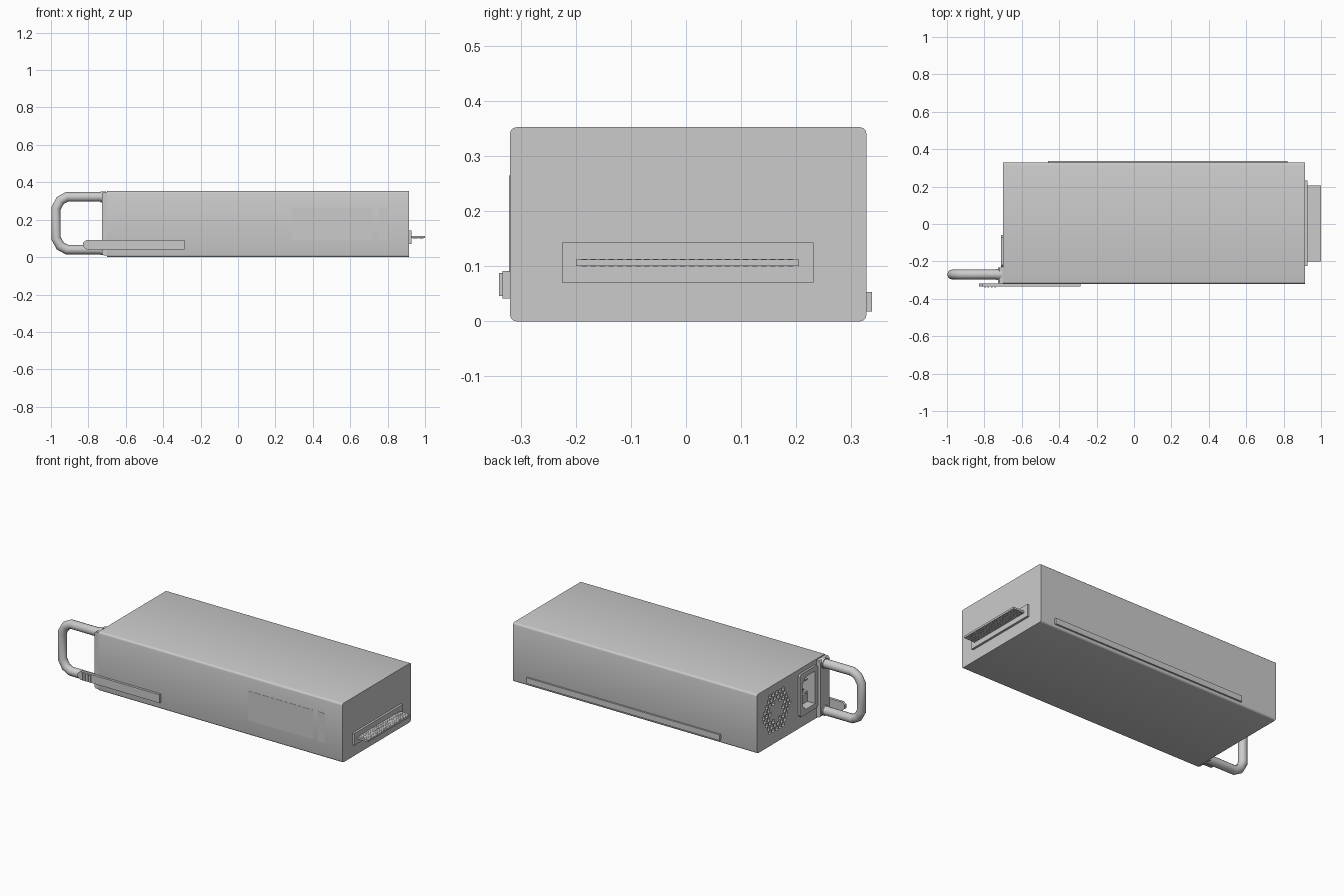
import bpy, bmesh, math
from mathutils import Vector

if "Cube" in bpy.data.objects:
    bpy.data.objects.remove(bpy.data.objects["Cube"])


def finish(name, bm, smooth=False):
    bmesh.ops.recalc_face_normals(bm, faces=bm.faces[:])
    me = bpy.data.meshes.new(name)
    bm.to_mesh(me)
    bm.free()
    ob = bpy.data.objects.new(name, me)
    bpy.context.collection.objects.link(ob)
    if smooth:
        shade(ob)
    return ob


def shade(ob):
    bpy.ops.object.select_all(action='DESELECT')
    ob.select_set(True)
    bpy.context.view_layer.objects.active = ob
    bpy.ops.object.shade_smooth_by_angle(angle=math.radians(35))


def add_box(bm, x, y, z):
    vs = bmesh.ops.create_cube(bm, size=1)['verts']
    for v in vs:
        v.co = Vector((r[0] + (c + 0.5) * (r[1] - r[0]) for c, r in zip(v.co, (x, y, z))))
    return vs


def box(name, x, y, z, bevel=0, axis=None, segs=2):
    bm = bmesh.new()
    add_box(bm, x, y, z)
    if bevel:
        edges = [e for e in bm.edges if axis is None
                 or abs((e.verts[0].co - e.verts[1].co).normalized()[axis]) > 0.9]
        bmesh.ops.bevel(bm, geom=edges, offset=bevel, segments=segs, affect='EDGES', profile=0.5)
    return finish(name, bm, bool(bevel) and segs > 1)


def add_prism(bm, pts, offset):
    f = bm.faces.new([bm.verts.new(p) for p in pts])
    ext = bmesh.ops.extrude_face_region(bm, geom=[f])['geom']
    bmesh.ops.translate(bm, vec=offset, verts=[g for g in ext if isinstance(g, bmesh.types.BMVert)])


def cut(ob, cutter):
    m = ob.modifiers.new("cut", 'BOOLEAN')
    m.operation, m.solver, m.object = 'DIFFERENCE', 'EXACT', cutter
    bpy.context.view_layer.objects.active = ob
    bpy.ops.object.modifier_apply(modifier=m.name)


# main case with rounded long edges
case = box("case", (-0.70, 0.915), (-0.32, 0.328), (0, 0.353), 0.012, 0, 3)

# round honeycomb vent on the left end
bm = bmesh.new()
pitch, cy, cz = 0.031, 0.143, 0.188
for r in range(-5, 6):
    for c in range(-5, 6):
        y, z = (c + 0.5 * (r % 2)) * pitch, r * pitch * 0.866
        if 0.058 < math.hypot(y, z) < 0.125:
            add_prism(bm, [(-0.72, cy + y + 0.0125 * math.sin(a * math.pi / 3),
                            cz + z + 0.0125 * math.cos(a * math.pi / 3)) for a in range(6)],
                      (0.045, 0, 0))
vent_cutter = finish("vent_cutter", bm)

# power inlet frame with keyed recess
inlet = box("inlet_frame", (-0.712, -0.695), (-0.23, -0.06), (0.07, 0.325), 0.012, 0, 1)
bm = bmesh.new()
profile = [(-0.205, 0.10), (-0.115, 0.10), (-0.085, 0.135),
           (-0.085, 0.26), (-0.115, 0.295), (-0.205, 0.295)]
add_prism(bm, [(-0.75, y, z) for y, z in profile], (0.17, 0, 0))
inlet_cutter = finish("inlet_cutter", bm)

cut(case, vent_cutter)
cut(case, inlet_cutter)
cut(inlet, inlet_cutter)
for c in (vent_cutter, inlet_cutter):
    bpy.data.objects.remove(c)

# inlet core and contact pins
box("inlet_core", (-0.66, -0.58), (-0.205, -0.09), (0.10, 0.15))
for i, (y, z) in enumerate(((-0.165, 0.175), (-0.13, 0.2), (-0.165, 0.25))):
    box(f"inlet_pin_{i + 1}", (-0.68, -0.575), (y - 0.013, y + 0.013), (z - 0.005, z + 0.005))

# handle mount plate and feet
box("handle_mount", (-0.728, -0.69), (-0.318, -0.232), (0.008, 0.347), 0.01, 1, 1)
for i, z in enumerate((0.04, 0.322)):
    bm = bmesh.new()
    add_prism(bm, [(-0.735, -0.27 + 0.03 * math.cos(a * math.pi / 8),
                    z + 0.03 * math.sin(a * math.pi / 8)) for a in range(16)], (0.03, 0, 0))
    finish(f"handle_collar_{i + 1}", bm, True)

# tubular pull handle
half = [(-0.70, 0.141), (-0.915, 0.141), (-0.95, 0.122), (-0.973, 0.08)]
path = half + [(x, -z) for x, z in reversed(half)]
cu = bpy.data.curves.new("handle", 'CURVE')
cu.dimensions = '3D'
cu.bevel_depth, cu.bevel_resolution, cu.use_fill_caps = 0.026, 4, True
sp = cu.splines.new('POLY')
sp.points.add(len(path) - 1)
for p, (x, z) in zip(sp.points, path):
    p.co = (x, -0.27, 0.181 + z, 1)
handle = bpy.data.objects.new("handle", cu)
bpy.context.collection.objects.link(handle)
bpy.ops.object.select_all(action='DESELECT')
handle.select_set(True)
bpy.context.view_layer.objects.active = handle
bpy.ops.object.convert(target='MESH')
shade(bpy.context.view_layer.objects.active)

# release latch with grip ribs
bm = bmesh.new()
add_prism(bm, [(x, -0.318, z) for x, z in ((-0.285, 0.042), (-0.285, 0.092), (-0.81, 0.092),
               (-0.828, 0.078), (-0.828, 0.056), (-0.81, 0.042))], (0, -0.016, 0))
finish("latch", bm)
bm = bmesh.new()
for i in range(4):
    x = -0.80 + i * 0.018
    add_box(bm, (x, x + 0.008), (-0.34, -0.33), (0.046, 0.088))
finish("latch_ribs", bm)

# guide rail on the back
box("guide_rail", (-0.46, 0.82), (0.32, 0.338), (0.018, 0.053))

# thin blank labels on the front side
box("label_panel", (0.29, 0.72), (-0.3212, -0.31), (0.09, 0.265))
box("label_strip", (0.75, 0.80), (-0.3215, -0.31), (0.09, 0.265))

# edge connector: flange, card and contact pads
box("connector_flange", (0.91, 0.928), (-0.225, 0.232), (0.071, 0.143))
box("connector_card", (0.92, 1.0), (-0.20, 0.205), (0.101, 0.1125))
bm = bmesh.new()
for i in range(24):
    y = -0.19 + i * 0.0163
    for x in (0.934, 0.966):
        for z in (0.1, 0.1115):
            add_box(bm, (x, x + 0.026), (y, y + 0.01), (z, z + 0.002))
finish("contact_pads", bm)
